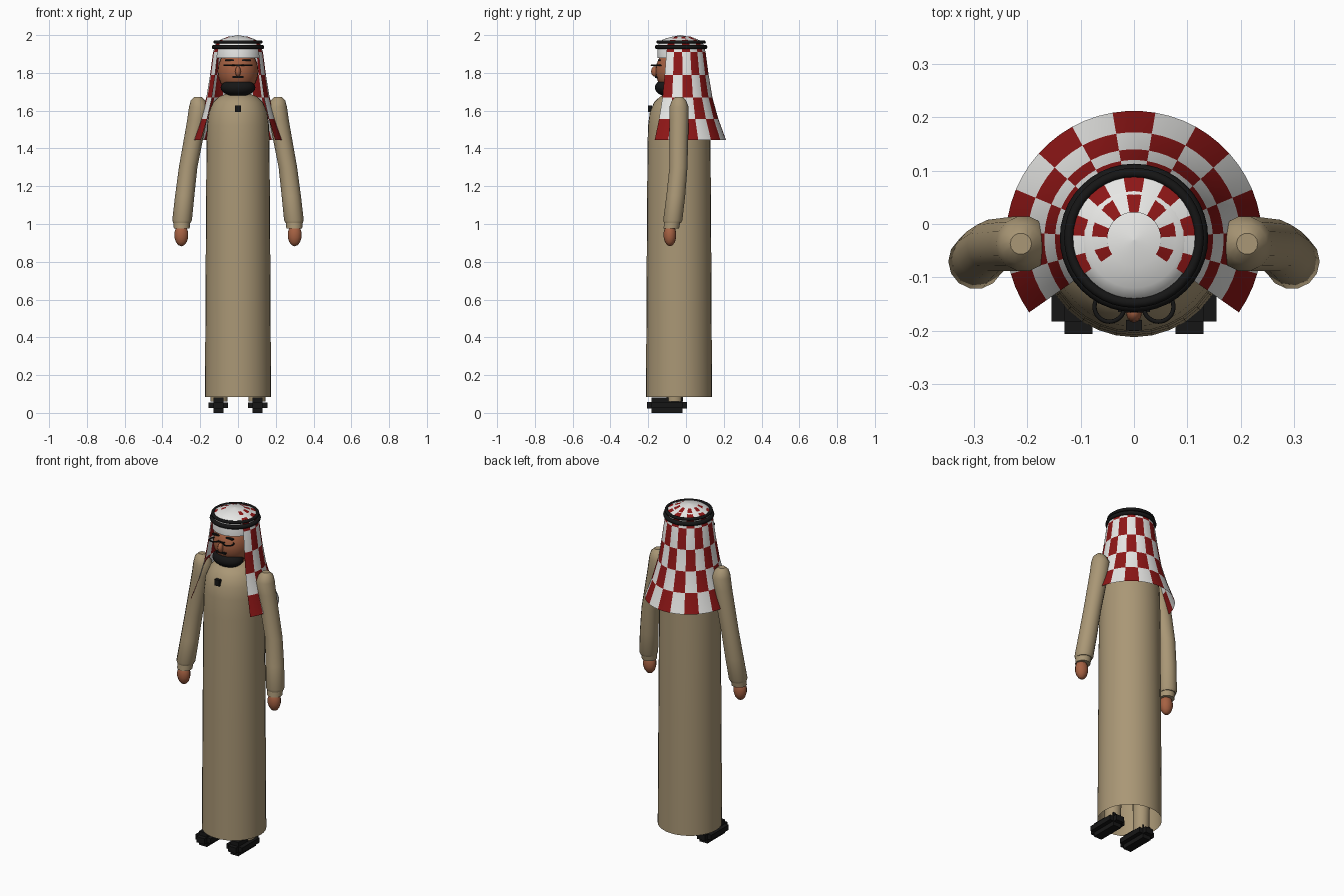
import bpy, bmesh, math
from mathutils import Matrix

cube = bpy.data.objects.get("Cube")
if cube:
    bpy.data.objects.remove(cube, do_unlink=True)


def material(name, rgb):
    m = bpy.data.materials.new(name)
    m.use_nodes = True
    m.diffuse_color = (*rgb, 1)
    bsdf = next(n for n in m.node_tree.nodes if n.type == 'BSDF_PRINCIPLED')
    bsdf.inputs["Base Color"].default_value = (*rgb, 1)
    bsdf.inputs["Roughness"].default_value = 0.8
    return m


TAN = material("tan cloth", (0.40, 0.31, 0.18))
SKIN = material("skin", (0.38, 0.12, 0.055))
BLACK = material("black", (0.008, 0.008, 0.008))
WHITE = material("white cloth", (0.85, 0.85, 0.83))
RED = material("red cloth", (0.27, 0.008, 0.008))


def finish(name, bm, mats, smooth=True, recalc=True):
    if recalc:
        bmesh.ops.recalc_face_normals(bm, faces=bm.faces)
    me = bpy.data.meshes.new(name)
    bm.to_mesh(me)
    bm.free()
    ob = bpy.data.objects.new(name, me)
    bpy.context.collection.objects.link(ob)
    for m in mats:
        me.materials.append(m)
    if smooth:
        bpy.ops.object.select_all(action='DESELECT')
        ob.select_set(True)
        bpy.context.view_layer.objects.active = ob
        bpy.ops.object.shade_smooth_by_angle(angle=math.radians(40))
    return ob


def loft(name, rings, mat, sides=32, cap_start=True, cap_end=True):
    """Skin level rings given as (x, y, z, radius)."""
    bm = bmesh.new()
    loops = []
    for x, y, z, r in rings:
        loops.append([bm.verts.new((x + r * math.cos(a), y + r * math.sin(a), z))
                      for a in (math.tau * i / sides for i in range(sides))])
    for a, b in zip(loops, loops[1:]):
        for i in range(sides):
            j = (i + 1) % sides
            bm.faces.new((a[i], a[j], b[j], b[i]))
    if cap_start:
        bm.faces.new(loops[0])
    if cap_end:
        bm.faces.new(loops[-1])
    return finish(name, bm, [mat])


def ball(name, loc, size, mat, segs=24):
    bm = bmesh.new()
    bmesh.ops.create_uvsphere(bm, u_segments=segs, v_segments=segs // 2, radius=1,
                              matrix=Matrix.LocRotScale(loc, None, size))
    return finish(name, bm, [mat])


def boxes(name, parts, mat):
    bm = bmesh.new()
    for loc, size in parts:
        bmesh.ops.create_cube(bm, size=1, matrix=Matrix.LocRotScale(loc, None, size))
    return finish(name, bm, [mat], smooth=False)


def ring(name, loc, major, minor, mat):
    bpy.ops.mesh.primitive_torus_add(location=loc, major_radius=major, minor_radius=minor,
                                     major_segments=40, minor_segments=10)
    ob = bpy.context.object
    ob.name = name
    ob.data.materials.append(mat)
    bpy.ops.object.shade_smooth_by_angle(angle=math.radians(60))


# Long robe, open at the hem
robe = [(0.175, 0.085), (0.171, 0.8), (0.167, 1.4), (0.164, 1.52), (0.155, 1.59),
        (0.132, 1.645), (0.1, 1.675), (0.06, 1.69)]
loft("robe", [(0, -0.037, z, r) for r, z in robe], TAN, cap_start=False)
boxes("collar_button", [((0, -0.19, 1.61), (0.03, 0.02, 0.036))], BLACK)

# Head, beard and face
loft("neck", [(0, -0.035, 1.64, 0.06), (0, -0.035, 1.74, 0.06)], SKIN)
ball("head", (0, -0.04, 1.81), (0.108, 0.122, 0.125), SKIN)
ball("beard", (0, -0.095, 1.722), (0.092, 0.07, 0.047), BLACK)
ball("nose", (0, -0.165, 1.808), (0.015, 0.02, 0.028), SKIN, 12)
boxes("moustache", [((0, -0.157, 1.778), (0.06, 0.016, 0.01))], BLACK)
boxes("glasses_bridge", [((0, -0.162, 1.84), (0.044, 0.007, 0.007))], BLACK)

# Cap under the head cloth
cap = [(0.001, 2.0), (0.05, 1.99), (0.09, 1.978), (0.113, 1.962), (0.122, 1.93), (0.122, 1.88)]
loft("cap", [(0, -0.03, z, r) for r, z in cap], WHITE, cap_end=False)

# Head cloth: open sheet around the back, chequered by row and column
rows = [(0.24, 1.445), (0.2, 1.555), (0.168, 1.67), (0.148, 1.79), (0.132, 1.91),
        (0.116, 1.966), (0.05, 1.993)]
COLS, STEPS = 13, 3
START, SPAN = math.radians(-35), math.radians(250)
bm = bmesh.new()
grid = []
for r, z in rows:
    line = []
    for i in range(COLS * STEPS + 1):
        a = START + SPAN * i / (COLS * STEPS)
        line.append(bm.verts.new((r * math.cos(a), -0.028 + r * math.sin(a), z)))
    grid.append(line)
for k in range(len(rows) - 1):
    for i in range(COLS * STEPS):
        f = bm.faces.new((grid[k][i], grid[k][i + 1], grid[k + 1][i + 1], grid[k + 1][i]))
        parity = 0 if k == len(rows) - 2 else k
        f.material_index = 1 if (i // STEPS + parity) % 2 == 0 else 0
finish("head_cloth", bm, [WHITE, RED], recalc=False)

# Double cord holding the cloth
ring("lower_cord", (0, -0.026, 1.937), 0.127, 0.012, BLACK)
ring("upper_cord", (0, -0.026, 1.963), 0.122, 0.009, BLACK)

# Paired parts
for side, s in (("left", 1), ("right", -1)):
    ring(side + "_glasses_ring", (s * 0.046, -0.155, 1.84), 0.028, 0.004, BLACK)
    boxes(side + "_eyebrow", [((s * 0.045, -0.142, 1.866), (0.045, 0.014, 0.008))], BLACK)

    arm = [(0.212, -0.037, 1.672, 0.02), (0.212, -0.037, 1.655, 0.038),
           (0.207, -0.037, 1.62, 0.052), (0.217, -0.037, 1.55, 0.052),
           (0.264, -0.04, 1.3, 0.049), (0.282, -0.054, 1.15, 0.051),
           (0.296, -0.07, 1.02, 0.052), (0.297, -0.071, 1.005, 0.046)]
    loft(side + "_sleeve", [(s * x, y, z, r) for x, y, z, r in arm], TAN, 14)
    loft(side + "_cuff", [(s * 0.297, -0.072, 1.015, 0.044),
                          (s * 0.298, -0.078, 0.975, 0.042)], TAN, 14)
    ball(side + "_hand", (s * 0.3, -0.085, 0.942), (0.038, 0.034, 0.06), SKIN, 14)

    loft(side + "_leg", [(s * 0.1, -0.06, 0.06, 0.045), (s * 0.1, -0.05, 0.7, 0.055)], TAN, 14)
    middle = (s * 0.104, -0.1, 0.041)
    boxes(side + "_shoe", [(middle, (0.052, 0.165, 0.082)),
                           (middle, (0.102, 0.165, 0.03)),
                           (middle, (0.052, 0.213, 0.034))], BLACK)
